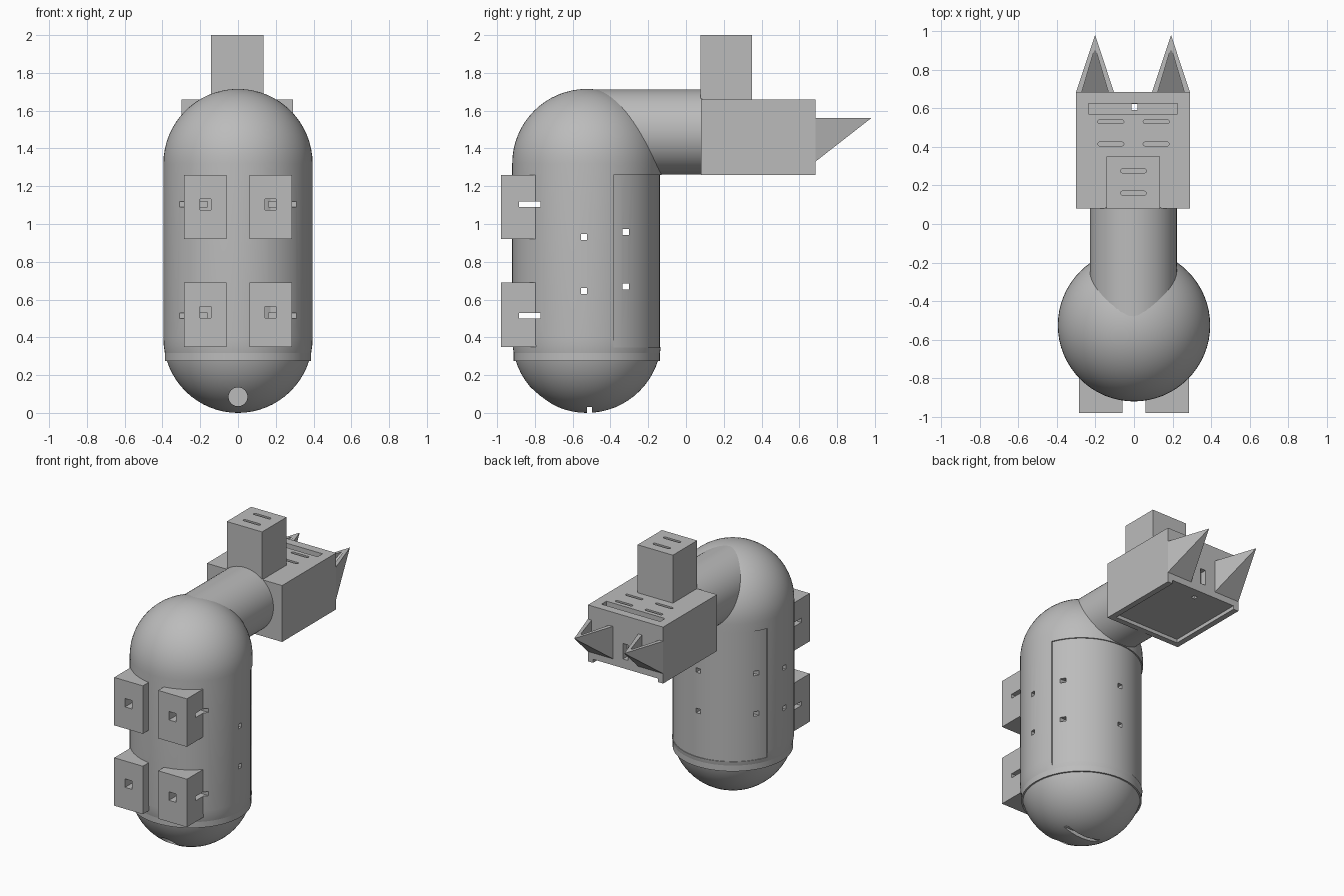
import bpy, bmesh, math
from mathutils import Matrix, Vector

if "Cube" in bpy.data.objects:
    bpy.data.objects.remove(bpy.data.objects["Cube"], do_unlink=True)

grey = bpy.data.materials.new("plain grey")
grey.use_nodes = True
grey.diffuse_color = (0.5, 0.5, 0.5, 1)
grey.node_tree.nodes["Principled BSDF"].inputs["Base Color"].default_value = (0.5, 0.5, 0.5, 1)

BODY_Y, R = -0.525, 0.395


def finish(name, bm):
    bmesh.ops.recalc_face_normals(bm, faces=bm.faces[:])
    mesh = bpy.data.meshes.new(name)
    bm.to_mesh(mesh)
    bm.free()
    mesh.materials.append(grey)
    ob = bpy.data.objects.new(name, mesh)
    bpy.context.collection.objects.link(ob)
    return ob


def add_box(bm, x0, x1, y0, y1, z0, z1):
    size = Matrix.Diagonal((x1 - x0, y1 - y0, z1 - z0, 1))
    mid = Matrix.Translation(((x0 + x1) / 2, (y0 + y1) / 2, (z0 + z1) / 2))
    bmesh.ops.create_cube(bm, size=1, matrix=mid @ size)


def add_rod(bm, r, length, centre, axis="Z", segments=64):
    turn = Matrix.Rotation(math.pi / 2, 4, "X") if axis == "Y" else Matrix()
    bmesh.ops.create_cone(bm, cap_ends=True, segments=segments, radius1=r, radius2=r,
                          depth=length, matrix=Matrix.Translation(centre) @ turn)


def add_slot(bm, x, y, top, length=0.135, width=0.02, depth=0.03):
    """Vertical prism with rounded ends."""
    half, r = length / 2 - width / 2, width / 2
    pts = []
    for side in (1, -1):
        for i in range(7):
            a = -math.pi / 2 + math.pi * i / 6
            pts.append((x + side * (half + r * math.cos(a)), y + side * r * math.sin(a)))
    face = bm.faces.new([bm.verts.new((px, py, top - depth)) for px, py in pts])
    ext = bmesh.ops.extrude_face_region(bm, geom=[face])["geom"]
    bmesh.ops.translate(bm, vec=(0, 0, depth + 0.02),
                        verts=[v for v in ext if isinstance(v, bmesh.types.BMVert)])


def add_pyramid(bm, cx, half, y0, y1, z0, z1):
    """Pyramid on its side: rectangular base at y0, tip at the top edge."""
    base = [bm.verts.new((cx + sx * half, y0, z))
            for sx, z in ((-1, z0), (1, z0), (1, z1), (-1, z1))]
    tip = bm.verts.new((cx, y1, z1))
    bm.faces.new(base)
    for i in range(4):
        bm.faces.new((base[i], base[(i + 1) % 4], tip))


def cut(ob, fill):
    """Subtract the shapes that fill() adds to a mesh."""
    bm = bmesh.new()
    fill(bm)
    tool = finish("cutter", bm)
    tool.hide_render = True
    mod = ob.modifiers.new("cut", "BOOLEAN")
    mod.operation, mod.solver, mod.object = "DIFFERENCE", "EXACT", tool
    bpy.context.view_layer.objects.active = ob
    bpy.ops.object.modifier_apply(modifier=mod.name)
    bpy.data.objects.remove(tool, do_unlink=True)


def smooth(ob):
    bpy.ops.object.select_all(action="DESELECT")
    ob.select_set(True)
    bpy.context.view_layer.objects.active = ob
    bpy.ops.object.shade_smooth_by_angle(angle=math.radians(30))


# Cross holes that run sideways through the body and pods
def cross_holes(bm):
    for z in (0.515, 1.105):
        add_box(bm, -0.6, 0.6, -0.885, -0.77, z - 0.015, z + 0.015)
    for y, zs in ((-0.54, (0.645, 0.93)), (-0.32, (0.67, 0.957))):
        for z in zs:
            add_box(bm, -0.6, 0.6, y - 0.017, y + 0.017, z - 0.016, z + 0.016)


# Holes in the middle of the back
def back_holes(bm):
    for z in (0.67, 0.957):
        add_box(bm, -0.017, 0.017, -0.2, 0, z - 0.016, z + 0.016)


# Body: capsule made by spinning a half outline
bm = bmesh.new()
angles = [math.pi / 2 * i / 16 for i in range(17)]
outline = [(R * math.sin(a), R * (1 - math.cos(a))) for a in angles]
outline += [(R * math.cos(a), 1.715 - R * (1 - math.sin(a))) for a in angles]
verts = [bm.verts.new((r, BODY_Y, z)) for r, z in outline]
edges = [bm.edges.new(pair) for pair in zip(verts, verts[1:])]
bmesh.ops.spin(bm, geom=verts + edges, cent=(0, BODY_Y, 0), axis=(0, 0, 1),
               angle=math.tau, steps=64, use_duplicate=False)
bmesh.ops.remove_doubles(bm, verts=bm.verts[:], dist=0.0005)
body = finish("body", bm)
cut(body, lambda b: add_box(b, -0.6, 0.6, -0.385, 0.1, 0.345, 1.26))
cut(body, cross_holes)


# Drain hole in the front and slot under the bottom dome
def bottom_holes(bm):
    add_box(bm, -0.3, 0.3, -0.525, -0.498, -0.1, 0.03)
    add_rod(bm, 0.05, 0.3, (0, -0.8, 0.085), "Y", 32)


cut(body, bottom_holes)

# Back panel: slightly slimmer core showing through the body cut-out
bm = bmesh.new()
add_rod(bm, R - 0.008, 1.05, (0, BODY_Y, 0.8))
panel = finish("back_panel", bm)
cut(panel, cross_holes)
cut(panel, back_holes)

# Neck
bm = bmesh.new()
add_rod(bm, 0.225, 0.6, (-0.003, -0.215, 1.487), "Y")
neck = finish("neck", bm)

# Front pods with a square port each
for side, side_name in ((-1, "right"), (1, "left")):
    for z, level in ((0.35, "lower"), (0.92, "upper")):
        bm = bmesh.new()
        x0, x1 = sorted((side * 0.06, side * 0.285))
        add_box(bm, x0, x1, -0.98, -0.78, z, z + 0.34)
        pod = finish(f"{level}_{side_name}_pod", bm)
        cx, cz = side * 0.172, z + 0.183
        cut(pod, cross_holes)
        cut(pod, lambda b: add_box(b, cx - 0.028, cx + 0.028, -1.1, -0.88, cz - 0.03, cz + 0.03))

# Head box
bm = bmesh.new()
add_box(bm, -0.3, 0.29, 0.08, 0.685, 1.26, 1.66)
head = finish("head", bm)


def head_recesses(bm):
    for x in (-0.12, 0.115):
        for y in (0.415, 0.53):
            add_slot(bm, x, y, 1.66)
    add_box(bm, -0.235, 0.225, 0.57, 0.625, 1.57, 1.7)      # top groove
    add_box(bm, -0.26, 0.25, 0.12, 0.8, 1.2, 1.285)         # underside recess
    add_box(bm, -0.025, 0.015, 0.64, 0.8, 1.35, 1.46)       # rear port


cut(head, head_recesses)
cut(head, lambda b: add_box(b, -0.012, 0.018, 0.592, 0.622, 1.2, 1.7))

# Chimney block on the head
bm = bmesh.new()
add_box(bm, -0.142, 0.135, 0.077, 0.35, 1.655, 2.0)
chimney = finish("top_block", bm)


def chimney_slots(bm):
    for y in (0.16, 0.275):
        add_slot(bm, -0.003, y, 2.0)


cut(chimney, chimney_slots)

# Rear spikes, hollowed from above
for cx, side_name in ((-0.202, "right"), (0.192, "left")):
    bm = bmesh.new()
    add_pyramid(bm, cx, 0.098, 0.685, 0.98, 1.33, 1.56)
    spike = finish(f"{side_name}_spike", bm)
    cut(spike, lambda b: add_pyramid(b, cx, 0.07, 0.68, 0.915, 1.42, 1.57))

for ob in (body, panel, neck):
    smooth(ob)
